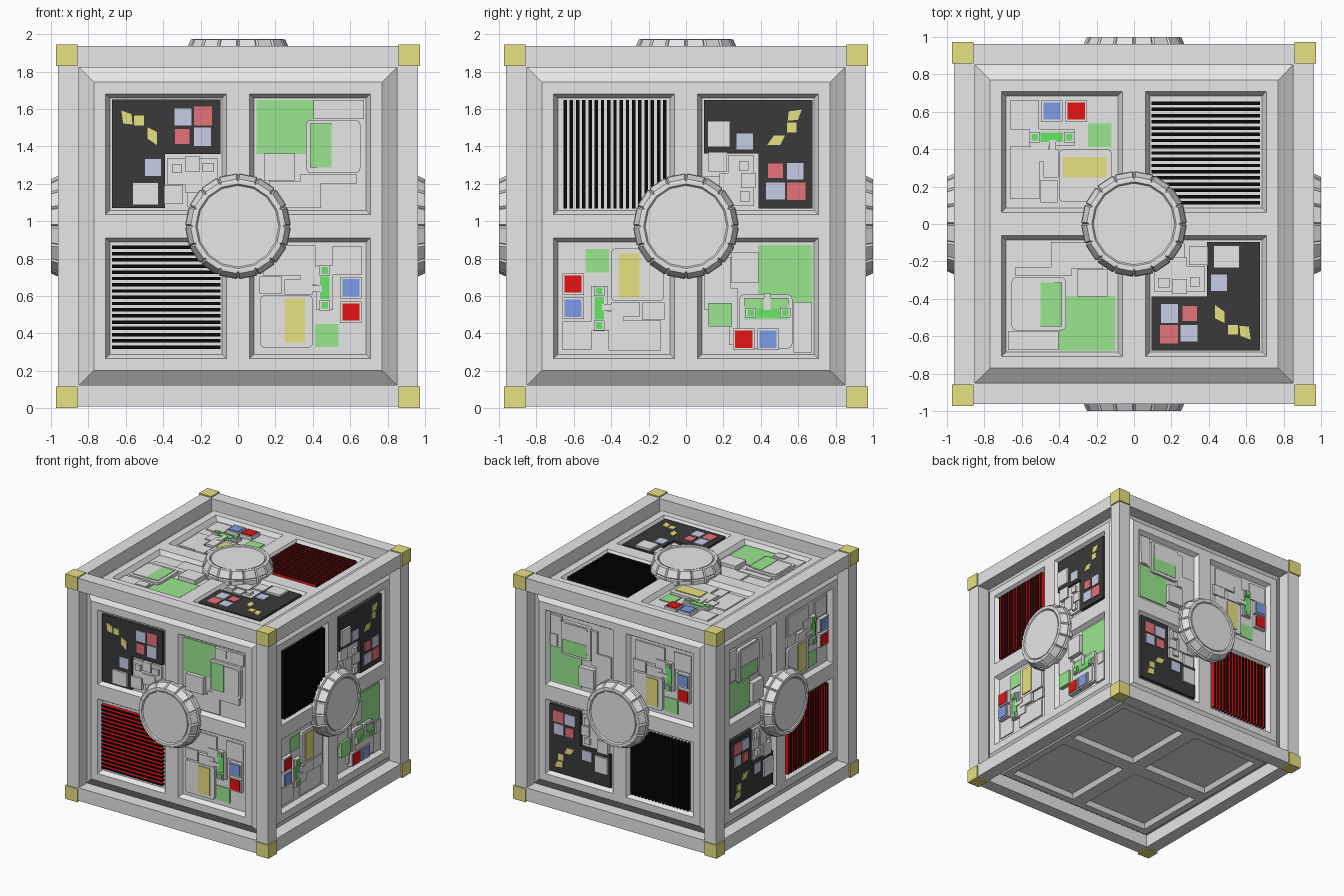
import bpy, bmesh, math
from mathutils import Matrix, Vector

if "Cube" in bpy.data.objects:
    bpy.data.objects.remove(bpy.data.objects["Cube"])

# ---------- colours ----------
COLS = {
    "grey": (.80, .80, .80), "black": (.003, .003, .003), "dark": (.042, .042, .042),
    "red": (.80, .006, .006), "green": (.33, .80, .28), "bright_green": (.14, .80, .14),
    "blue": (.21, .34, .82), "pink": (.82, .17, .20), "lavender": (.60, .64, .83),
    "yellow": (.80, .76, .22)}
MATS, IDX = [], {}
for i, (n, c) in enumerate(COLS.items()):
    m = bpy.data.materials.new(n)
    m.diffuse_color = (*c, 1)
    m.use_nodes = True
    m.node_tree.nodes["Principled BSDF"].inputs["Base Color"].default_value = m.diffuse_color
    MATS.append(m)
    IDX[n] = i

CZ = 0.973                       # cube centre height
PLATE, FLOOR, C = .91, .872, .384  # panel height, window floor, window centre


def finish(name, bm, mat=Matrix()):
    me = bpy.data.meshes.new(name)
    bmesh.ops.recalc_face_normals(bm, faces=bm.faces)
    bm.to_mesh(me)
    bm.free()
    for m in MATS:
        me.materials.append(m)
    ob = bpy.data.objects.new(name, me)
    ob.matrix_world = mat
    bpy.context.collection.objects.link(ob)
    return ob


def prism(bm, pts, h0, h1, col):
    lo = [bm.verts.new((x, y, h0)) for x, y in pts]
    hi = [bm.verts.new((x, y, h1)) for x, y in pts]
    n = len(pts)
    fs = [bm.faces.new(lo[::-1]), bm.faces.new(hi)]
    fs += [bm.faces.new((lo[i], lo[(i + 1) % n], hi[(i + 1) % n], hi[i])) for i in range(n)]
    for f in fs:
        f.material_index = IDX[col]
    return fs


def block(bm, u, v, w, d, h0, h1, col="grey", r=0):
    pts = []
    for k, (sx, sy) in enumerate(((1, 1), (-1, 1), (-1, -1), (1, -1))):
        cx, cy = u + sx * (w / 2 - r), v + sy * (d / 2 - r)
        for a in ((0, 45, 90) if r else (0,)):
            t = math.radians(a + 90 * k)
            pts.append((cx + r * math.cos(t), cy + r * math.sin(t)))
    return prism(bm, pts, h0, h1, col)


def box(bm, centre, size):
    bmesh.ops.create_cube(bm, size=1, matrix=Matrix.Translation(centre) @ Matrix.Diagonal((*size, 1)))


# ---------- frame bars and corner blocks ----------
S = (-1, 1)
bm = bmesh.new()
for axis in range(3):
    for a in S:
        for b in S:
            c, s = [0, 0, 0], [.1125] * 3
            c[(axis + 1) % 3], c[(axis + 2) % 3] = a * .90625, b * .90625
            s[axis] = 1.75
            box(bm, c, s)
finish("frame_bars", bm, Matrix.Translation((0, 0, CZ)))

bm = bmesh.new()
for x in S:
    for y in S:
        for z in S:
            box(bm, (x * .915, y * .915, z * .915), (.116,) * 3)
for f in bm.faces:
    f.material_index = IDX["yellow"]
finish("corner_blocks", bm, Matrix.Translation((0, 0, CZ)))


# ---------- raised panel with four sunken windows ----------
def panel(name, M):
    bm = bmesh.new()
    g = (-.77, -.708, -.062, .062, .708, .77)
    vs = [[bm.verts.new((x, y, PLATE)) for x in g] for y in g]
    win = []
    for j in range(5):
        for i in range(5):
            f = bm.faces.new((vs[j][i], vs[j][i + 1], vs[j + 1][i + 1], vs[j + 1][i]))
            if i in (1, 3) and j in (1, 3):
                win.append(f)
    rim = [e for e in bm.edges if e.is_boundary]
    out = bmesh.ops.extrude_edge_only(bm, edges=rim)["geom"]
    for v in (e for e in out if isinstance(e, bmesh.types.BMVert)):
        v.co.x *= .855 / .77
        v.co.y *= .855 / .77
        v.co.z = .848
    bm.normal_update()
    bmesh.ops.inset_individual(bm, faces=win, thickness=.032, depth=FLOOR - PLATE)
    finish(name, bm, M)


# ---------- central knob ----------
def knob(name, M):
    bm = bmesh.new()
    prof = [(.272, .88), (.272, .93), (.24, 1.0), (.226, 1.0), (.218, .988)]
    N = 16
    rings = [[bm.verts.new((r * math.cos(2 * math.pi * k / N), r * math.sin(2 * math.pi * k / N), h))
              for k in range(N)] for r, h in prof]
    ribs = []
    for a in range(len(prof) - 1):
        for k in range(N):
            f = bm.faces.new((rings[a][k], rings[a][(k + 1) % N], rings[a + 1][(k + 1) % N], rings[a + 1][k]))
            if a in (0, 1):
                ribs.append(f)
    bm.faces.new(rings[-1])
    bm.normal_update()
    bmesh.ops.inset_individual(bm, faces=ribs, thickness=.009, depth=.012)
    # round cap
    bmesh.ops.create_cone(bm, cap_ends=True, segments=32, radius1=.212, radius2=.212, depth=.02,
                          matrix=Matrix.Translation((0, 0, .986)))
    finish(name, bm, M)


# ---------- window contents: u, v, width, depth, bottom, top, colour, corner radius ----------
def dark_console(bm):
    block(bm, 0, .148, .58, .29, 0, .028, "dark")
    block(bm, -.148, -.142, .284, .29, 0, .028, "dark")
    for u, v, w, d, col in ((.09, .2, .09, .09, "lavender"), (.197, .205, .095, .1, "pink"),
                            (.195, .095, .09, .1, "lavender"), (.087, .095, .077, .08, "pink"),
                            (-.07, -.07, .085, .09, "lavender")):
        block(bm, u, v, w, d, .028, .036, col)
    block(bm, -.11, -.21, .14, .12, .028, .045)
    for pts in (((-.24, .235), (-.23, .165), (-.18, .16), (-.185, .215)),
                ((-.172, .155), (-.118, .155), (-.118, .208), (-.172, .208)),
                ((-.1, .145), (-.05, .12), (-.05, .05), (-.1, .085))):
        prism(bm, pts, .028, .036, "yellow")
    for u, v, w, d, h in ((.06, -.075, .05, .05, .04), (.225, -.07, .06, .05, .04), (.14, -.09, .27, .14, .02),
                          (.14, -.05, .08, .08, .032), (.04, -.215, .1, .1, .03), (.16, -.16, .12, .09, .028),
                          (.2, -.23, .17, .1, .015)):
        block(bm, u, v, w, d, 0, h)


def green_board(bm):
    block(bm, -.132, .147, .304, .29, 0, .008, "green")
    block(bm, .125, .042, .29, .285, 0, .028, "grey", .025)
    block(bm, .14, .042, .235, .23, .028, .034, "grey", .02)
    block(bm, .058, .047, .115, .235, .034, .037, "green")
    block(bm, -.162, -.068, .165, .145, 0, .042)
    for u, v, w, d, h in ((-.112, -.215, .345, .145, .015), (.155, .24, .27, .1, .018),
                          (.08, .255, .1, .07, .026), (.1, -.13, .3, .05, .02), (-.25, -.18, .07, .08, .025)):
        block(bm, u, v, w, d, 0, h)


def slats(bm):
    for k in range(17):
        for f in block(bm, 0, -.262 + k * .0333, .58, .018, 0, .034, "black"):
            f.normal_update()
            if f.normal.y > .5:
                f.material_index = IDX["red"]


def chip_board(bm, lift=0, base=True):
    if base:
        block(bm, -.125, -.125, .28, .28, 0, .022, "grey", .02)
        block(bm, -.08, -.12, .11, .235, .022, .03, "yellow")
        for u, v, w, d, h in ((-.11, .2, .28, .16, .012), (-.06, .06, .15, .08, .026), (.0, .12, .1, .1, .02),
                              (.2, .2, .16, .15, .01), (-.21, .07, .12, .09, .016)):
            block(bm, u, v, w, d, 0, h)
    for v, col in ((-.075, "red"), (.055, "blue")):
        block(bm, .22, v, .115, .115, 0, .03 + lift)
        block(bm, .22, v, .092, .092, .03 + lift, .036 + lift, col)
    block(bm, .08, .055, .09, .24, 0, .018 + lift)
    block(bm, .08, .055, .05, .12, .018 + lift, .026 + lift, "bright_green")
    for v in (.147, -.038):
        block(bm, .08, v, .055, .055, 0, .034 + lift)
        block(bm, .08, v, .036, .036, .034 + lift, .039 + lift, "bright_green")
    block(bm, .02, .05, .09, .035, 0, .03 + lift)
    block(bm, .09, -.2, .125, .125, 0, .008 + lift * 2, "green")


def module(name, fn, M, turn, pos, extra=0, **kw):
    bm = bmesh.new()
    fn(bm, **kw)
    R = lambda a: Matrix.Rotation(math.radians(a), 4, "Z")
    finish(name, bm, M @ R(turn) @ Matrix.Translation((*pos, FLOOR)) @ R(extra))


# ---------- six sides: right axis, up axis, turn of the layout ----------
SIDES = {"front": ((1, 0, 0), (0, 0, 1), 0), "right": ((0, 1, 0), (0, 0, 1), -90),
         "back": ((-1, 0, 0), (0, 0, 1), 90), "left": ((0, -1, 0), (0, 0, 1), 90),
         "top": ((1, 0, 0), (0, 1, 0), 180), "bottom": ((1, 0, 0), (0, -1, 0), None)}
for side, (u, v, turn) in SIDES.items():
    u, v = Vector(u), Vector(v)
    M = Matrix.Translation((0, 0, CZ)) @ Matrix((u, v, u.cross(v))).transposed().to_4x4()
    panel(side + "_panel", M)
    if turn is None:
        continue
    knob(side + "_knob", M)
    module(side + "_dark_console", dark_console, M, turn, (-C, C))
    module(side + "_green_board", green_board, M, turn, (C, C))
    module(side + "_slats", slats, M, turn, (-C, -C))
    module(side + "_chip_board", chip_board, M, turn, (C, -C), 0 if side == "front" else -90)
    if side == "right":
        module("right_extra_chips", chip_board, M, turn, (C, C), lift=.014, base=False)
